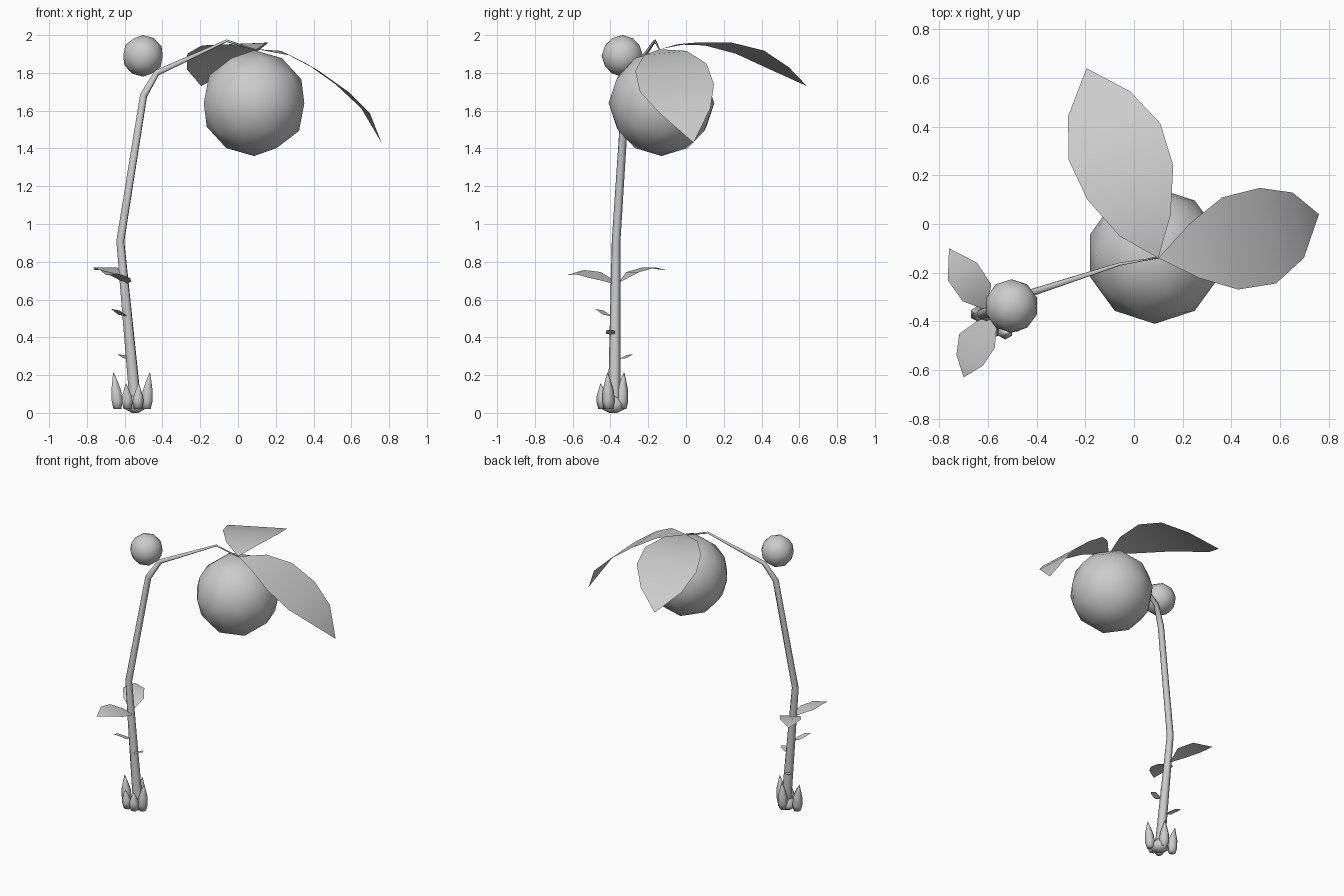
import bpy, bmesh
from mathutils import Vector

cube = bpy.data.objects.get("Cube")
if cube:
    bpy.data.objects.remove(cube, do_unlink=True)

GREY = (0.6, 0.6, 0.6, 1)
grey = bpy.data.materials.new("plain_grey")
grey.use_nodes = True
grey.diffuse_color = GREY
grey.node_tree.nodes["Principled BSDF"].inputs["Base Color"].default_value = GREY


def add_object(name, bm, smooth=True):
    mesh = bpy.data.meshes.new(name)
    for f in bm.faces:
        f.smooth = smooth
    bm.to_mesh(mesh)
    bm.free()
    mesh.materials.append(grey)
    obj = bpy.data.objects.new(name, mesh)
    bpy.context.collection.objects.link(obj)
    return obj


def ball(name, centre, radius):
    bm = bmesh.new()
    bmesh.ops.create_icosphere(bm, subdivisions=2, radius=radius)
    bmesh.ops.translate(bm, verts=bm.verts, vec=centre)
    add_object(name, bm)


def leaf(name, base, ribs, tip, side):
    """Thin sheet: each rib is (x, y, z, half width), spread along side."""
    bm = bmesh.new()
    side = Vector(side).normalized()
    rows = [[bm.verts.new(base)]]
    for x, y, z, w in ribs:
        p = Vector((x, y, z))
        rows.append([bm.verts.new(p - side * w), bm.verts.new(p + side * w)])
    rows.append([bm.verts.new(tip)])
    for a, b in zip(rows, rows[1:]):
        f = bm.faces.new(a + b[::-1])
        f.normal_update()
        if f.normal.z < 0:
            f.normal_flip()
    add_object(name, bm)


def small_leaf(name, base, tip, width):
    a, b = Vector(base), Vector(tip)
    d = b - a
    side = Vector((-d.y, d.x, 0))
    ribs = [(*(a + d * t + Vector((0, 0, lift))), width * k)
            for t, k, lift in ((0.35, 0.9, -0.004), (0.7, 0.8, 0.004))]
    leaf(name, base, ribs, tip, side)


def lathe(name, profile, centre, lean=(0, 0), sides=6):
    """Stacked rings of (height, radius), shifted outward by lean."""
    bm = bmesh.new()
    top = profile[-1][0]
    rings = []
    for z, r in profile:
        t = (z / top) ** 2
        c = Vector((centre[0] + lean[0] * t, centre[1] + lean[1] * t, z))
        res = bmesh.ops.create_circle(bm, segments=sides, radius=max(r, 0.001))
        bmesh.ops.translate(bm, verts=res["verts"], vec=c)
        rings.append(res["verts"])
    for a, b in zip(rings, rings[1:]):
        for i in range(sides):
            j = (i + 1) % sides
            bm.faces.new((a[i], a[j], b[j], b[i]))
    bm.faces.new(rings[0])
    bm.faces.new(rings[-1])
    bmesh.ops.recalc_face_normals(bm, faces=bm.faces)
    add_object(name, bm)


# Arching stem, thinning to a point above the fruit
path = [(-0.54, -0.38, 0.02, 0.034), (-0.585, -0.375, 0.5, 0.028),
        (-0.623, -0.37, 0.91, 0.023), (-0.5, -0.32, 1.68, 0.021),
        (-0.43, -0.285, 1.8, 0.017), (-0.06, -0.165, 1.97, 0.007),
        (0.1, -0.138, 1.92, 0.003)]
curve = bpy.data.curves.new("stem", "CURVE")
curve.dimensions = "3D"
curve.bevel_depth = 1
curve.bevel_resolution = 1
curve.use_fill_caps = True
spline = curve.splines.new("POLY")
spline.points.add(len(path) - 1)
for p, (x, y, z, r) in zip(spline.points, path):
    p.co = (x, y, z, 1)
    p.radius = r
spline.use_smooth = True
curve.materials.append(grey)
stem = bpy.data.objects.new("stem", curve)
bpy.context.collection.objects.link(stem)
bpy.ops.object.select_all(action="DESELECT")
stem.select_set(True)
bpy.context.view_layer.objects.active = stem
bpy.ops.object.convert(target="MESH")

# Hanging fruit and the bud on the bend
ball("fruit", (0.085, -0.13, 1.64), 0.28)
ball("bud", (-0.503, -0.337, 1.89), 0.11)

# Two large leaves over the fruit
leaf("left_large_leaf", (0.1, -0.14, 1.925),
     [(0.25, -0.11, 1.905, 0.115), (0.395, -0.08, 1.83, 0.193),
      (0.55, -0.048, 1.72, 0.2), (0.675, -0.005, 1.6, 0.137)],
     (0.76, 0.04, 1.43), (-0.17, 0.98, 0.1))
leaf("back_large_leaf", (0.1, -0.14, 1.925),
     [(0.045, -0.008, 1.955, 0.113), (-0.015, 0.17, 1.953, 0.19),
      (-0.08, 0.338, 1.91, 0.203), (-0.143, 0.493, 1.825, 0.138)],
     (-0.195, 0.64, 1.73), (0.93, 0.37, 0.04))

# Pair of medium leaves halfway up the stem
leaf("back_stem_leaf", (-0.605, -0.355, 0.69),
     [(-0.645, -0.283, 0.745, 0.068), (-0.705, -0.195, 0.77, 0.07)],
     (-0.76, -0.1, 0.755), (0.85, 0.5, 0))
leaf("front_stem_leaf", (-0.59, -0.375, 0.68),
     [(-0.605, -0.415, 0.705, 0.044), (-0.645, -0.48, 0.73, 0.08),
      (-0.675, -0.56, 0.745, 0.06)],
     (-0.7, -0.63, 0.73), (0.93, -0.37, -0.2))

# Small leaves lower down
small_leaf("upper_small_leaf", (-0.585, -0.39, 0.51), (-0.67, -0.48, 0.55), 0.03)
small_leaf("middle_small_leaf", (-0.565, -0.4, 0.415), (-0.48, -0.4, 0.44), 0.028)
small_leaf("lower_small_leaf", (-0.565, -0.36, 0.285), (-0.64, -0.275, 0.31), 0.025)

# Root and the ring of pointed shoots around it
lathe("root", [(0, 0.02), (0.02, 0.06), (0.05, 0.06), (0.09, 0.03)], (-0.545, -0.385))
tall, low = 0.215, 0.155
for i, (x, y, h) in enumerate([(-0.638, -0.37, tall), (-0.483, -0.41, tall),
                               (-0.545, -0.34, tall), (-0.585, -0.44, low),
                               (-0.53, -0.44, low)]):
    lean = ((x + 0.55) * 0.25, (y + 0.39) * 0.25)
    lathe("shoot_%d" % (i + 1),
          [(0.02, 0.024), (0.06, 0.033), (h * 0.55, 0.03), (h * 0.8, 0.015), (h, 0)],
          (x, y), lean)
